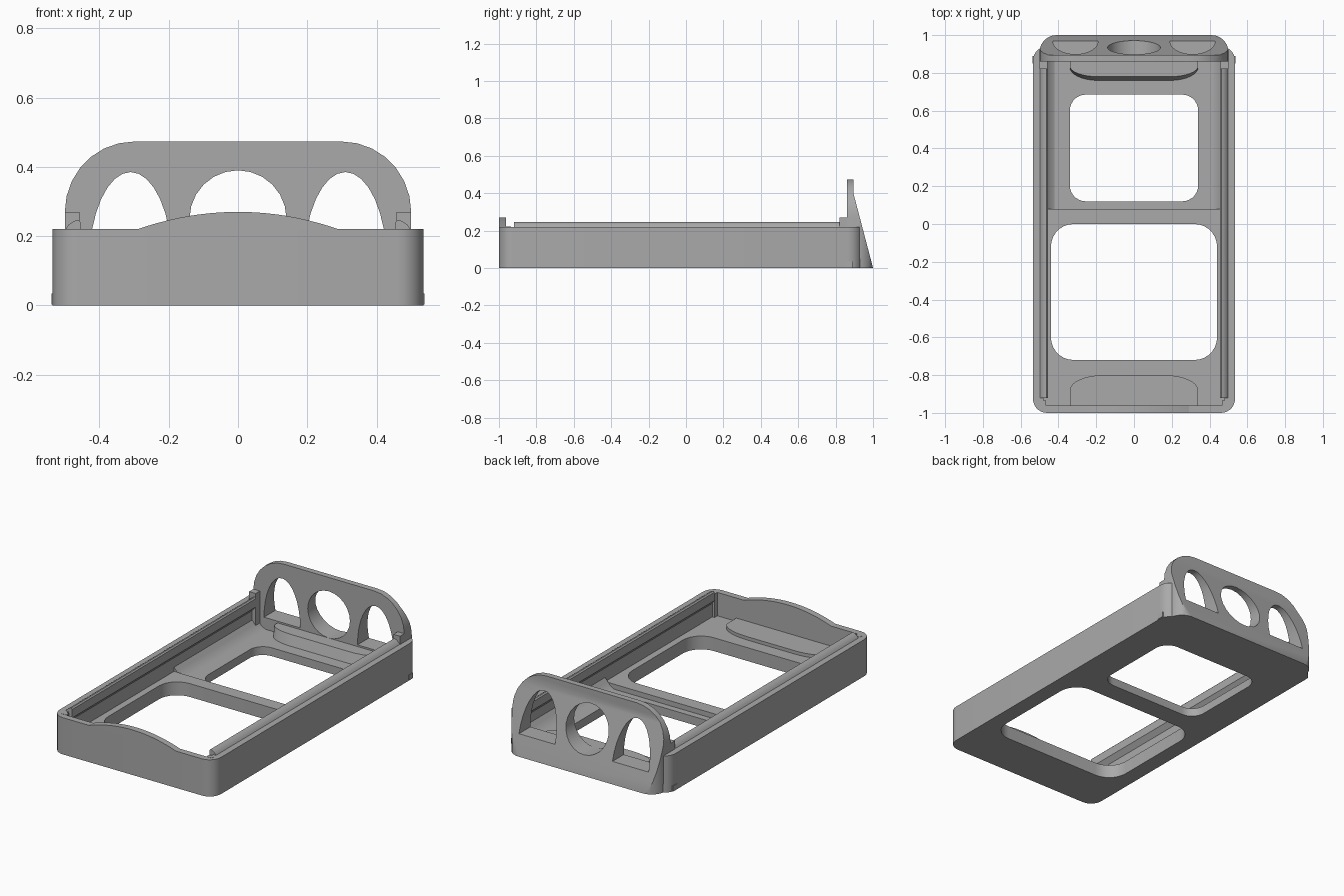
import bpy, bmesh, math
from mathutils import Vector

if "Cube" in bpy.data.objects:
    bpy.data.objects.remove(bpy.data.objects["Cube"])

grey = bpy.data.materials.new("plain grey")
grey.diffuse_color = (0.4, 0.4, 0.4, 1)
grey.use_nodes = True
grey.node_tree.nodes["Principled BSDF"].inputs["Base Color"].default_value = grey.diffuse_color

# Each axis maps a 2D profile point (a, b) and depth d to a 3D point
AXES = {"x": lambda a, b, d: (d, a, b),
        "y": lambda a, b, d: (a, d, b),
        "z": lambda a, b, d: (a, b, d)}


def prism(name, pts, axis, d0, d1):
    """Extrude a closed profile along an axis from d0 to d1."""
    bm = bmesh.new()
    place = AXES[axis]
    low = [bm.verts.new(place(a, b, d0)) for a, b in pts]
    high = [bm.verts.new(place(a, b, d1)) for a, b in pts]
    n = len(pts)
    bm.faces.new(low)
    bm.faces.new(high[::-1])
    for i in range(n):
        j = (i + 1) % n
        bm.faces.new((low[i], high[i], high[j], low[j]))
    bmesh.ops.recalc_face_normals(bm, faces=bm.faces)
    me = bpy.data.meshes.new(name)
    bm.to_mesh(me)
    bm.free()
    me.materials.append(grey)
    ob = bpy.data.objects.new(name, me)
    bpy.context.collection.objects.link(ob)
    return ob


def arc(cx, cy, rx, ry, a0, a1, n):
    return [(cx + rx * math.cos(math.radians(a0 + (a1 - a0) * i / n)),
             cy + ry * math.sin(math.radians(a0 + (a1 - a0) * i / n)))
            for i in range(n + 1)]


def round_rect(x0, x1, y0, y1, r, n=7):
    return (arc(x1 - r, y1 - r, r, r, 0, 90, n) + arc(x0 + r, y1 - r, r, r, 90, 180, n)
            + arc(x0 + r, y0 + r, r, r, 180, 270, n) + arc(x1 - r, y0 + r, r, r, 270, 360, n))


def rect(x0, x1, y0, y1):
    return [(x0, y0), (x1, y0), (x1, y1), (x0, y1)]


def bake(ob):
    """Apply all modifiers, then smooth the rounded faces."""
    dg = bpy.context.evaluated_depsgraph_get()
    me = bpy.data.meshes.new_from_object(ob.evaluated_get(dg))
    ob.modifiers.clear()
    ob.data = me
    smooth(ob)


def smooth(ob):
    for p in ob.data.polygons:
        p.use_smooth = True
    ob.data.set_sharp_from_angle(angle=math.radians(30))


def boolean(ob, cutters, op="DIFFERENCE"):
    for c in cutters:
        m = ob.modifiers.new("cut", "BOOLEAN")
        m.operation, m.object, m.solver = op, c, "EXACT"
    bake(ob)
    for c in cutters:
        bpy.data.objects.remove(c)


# Tray with stepped floor and two windows
tray = prism("tray", round_rect(-0.535, 0.535, -1, 0.94, 0.075), "z", 0, 0.22)
boolean(tray, [
    prism("front_cavity", rect(-0.48, 0.48, -0.962, 0.081), "z", 0.08, 0.5),
    prism("rear_cavity", rect(-0.48, 0.48, 0.08, 0.87), "z", 0.05, 0.5),
    prism("plate_slot", rect(-0.5, 0.5, 0.86, 1.1), "z", 0.05, 0.5),
    prism("front_window", round_rect(-0.44, 0.44, -0.72, 0.0, 0.12), "z", -0.1, 0.3),
    prism("rear_window", round_rect(-0.34, 0.34, 0.12, 0.685, 0.085), "z", -0.1, 0.3)])

# Curved raised lip on the front wall
hump = [(-0.29 + 0.58 * i / 20, 0.22 + 0.05 * (1 - (i / 10 - 1) ** 2)) for i in range(21)]
smooth(prism("front_lip", hump, "y", -1, -0.962))

# Rear plate: sloped back, rounded top and corners, three openings
plate = prism("rear_plate", [(0.86, 0), (1.0, 0), (0.895, 0.40), (0.895, 0.475), (0.86, 0.475)],
              "x", -0.6, 0.6)
top = [(0.5, -0.1)] + arc(0.3, 0.27, 0.2, 0.203, 0, 90, 7) \
    + arc(-0.3, 0.27, 0.2, 0.203, 90, 180, 7) + [(-0.5, -0.1)]
boolean(plate, [prism("plate_outline", top, "y", 0.5, 1.2),
                prism("plate_footprint", round_rect(-0.5, 0.5, 0.5, 1.0, 0.09), "z", -0.2, 0.7)],
        "INTERSECT")
boolean(plate, [prism("round_hole", arc(0, 0.25, 0.14, 0.14, 0, 345, 23), "y", 0.5, 1.2)]
        + [prism("arch_hole", arc(s * 0.31, 0.12, 0.12, 0.265, 0, 180, 16), "y", 0.5, 1.2)
           for s in (-1, 1)])

for s, side in ((-1, "left"), (1, "right")):
    def mirror(pts):
        return [(s * a, b) for a, b in pts]
    # Overhanging slide rail
    smooth(prism(side + "_rail", mirror([(0.481, 0.16), (0.455, 0.19), (0.455, 0.24), (0.462, 0.247),
                 (0.475, 0.243), (0.49, 0.232), (0.498, 0.22), (0.481, 0.22)]), "y", -0.92, 0.82))
    # Fillet where the rear floor meets the side wall
    smooth(prism(side + "_fillet", mirror([(0.42, 0.05), (0.48, 0.05), (0.48, 0.105), (0.463, 0.085),
                 (0.445, 0.063)]), "y", 0.08, 0.86))
    # Stop block beside the rear plate, and front corner stop
    prism(side + "_rear_stop", mirror(rect(0.457, 0.5, 0.82, 0.86)), "z", 0.05, 0.27)
    prism(side + "_front_stop", mirror(rect(0.465, 0.5, -0.963, -0.935)), "z", 0.08, 0.221)
    # Small foot tab at the rear corner
    prism(side + "_tab", mirror(rect(0.49, 0.538, 0.85, 0.89)), "z", 0.003, 0.035)

# Raised finger pads on the floor at both ends
front_pad = prism("front_pad", [(0.34, -0.962)] + arc(0.16, -0.88, 0.18, 0.08, 0, 90, 8)
                  + arc(-0.16, -0.88, 0.18, 0.08, 90, 180, 8) + [(-0.34, -0.962)], "z", 0.08, 0.1)
smooth(front_pad)
rear_pad = prism("rear_pad", [(-0.34, 0.86)] + arc(-0.19, 0.83, 0.15, 0.07, 180, 270, 8)
                 + arc(0.19, 0.83, 0.15, 0.07, 270, 360, 8) + [(0.34, 0.86)], "z", 0.05, 0.11)
# Slope the rear pad's edge inward toward its top
for v in rear_pad.data.vertices:
    if v.co.z > 0.1:
        v.co.y = 0.86 - (0.86 - v.co.y) * 0.8
smooth(rear_pad)
